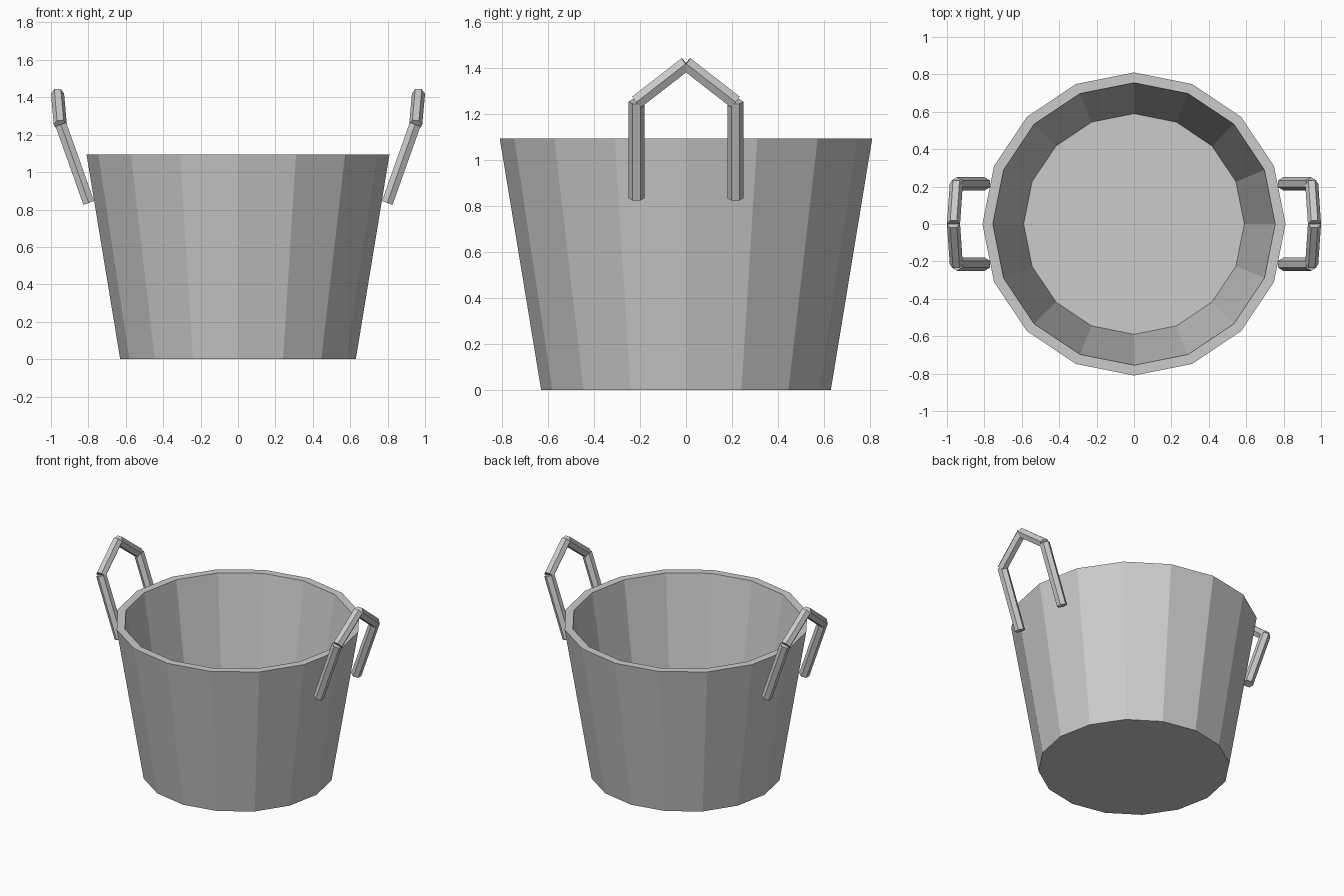
import bpy, bmesh, math
from mathutils import Vector

if "Cube" in bpy.data.objects:
    bpy.data.objects.remove(bpy.data.objects["Cube"])


def finish(bm, name):
    bmesh.ops.recalc_face_normals(bm, faces=bm.faces)
    me = bpy.data.meshes.new(name)
    bm.to_mesh(me)
    bm.free()
    ob = bpy.data.objects.new(name, me)
    bpy.context.collection.objects.link(ob)
    return ob


def lathe(name, profile, sides):
    """Spin (radius, z) points into a solid closed at both profile ends."""
    bm = bmesh.new()
    angles = [2 * math.pi * i / sides for i in range(sides)]
    rings = [[bm.verts.new((r * math.cos(a), r * math.sin(a), z)) for a in angles]
             for r, z in profile]
    for lo, hi in zip(rings, rings[1:]):
        for i in range(sides):
            j = (i + 1) % sides
            bm.faces.new((lo[i], lo[j], hi[j], hi[i]))
    bm.faces.new(rings[0])
    bm.faces.new(rings[-1])
    return finish(bm, name)


def hex_bar(name, start, end, corner_dir, radius=0.035):
    """Capped hexagonal bar with one corner pointing along corner_dir,
    mirrored to all four handle positions."""
    start, end = Vector(start), Vector(end)
    w = (end - start).normalized()
    u = Vector(corner_dir)
    u = (u - w * u.dot(w)).normalized()
    v = w.cross(u)
    bm = bmesh.new()
    rings = [[bm.verts.new(p + radius * (u * math.cos(k * math.pi / 3)
                                         + v * math.sin(k * math.pi / 3)))
              for k in range(6)] for p in (start, end)]
    for i in range(6):
        j = (i + 1) % 6
        bm.faces.new((rings[0][i], rings[0][j], rings[1][j], rings[1][i]))
    for ring in rings:
        bm.faces.new(ring)
    ob = finish(bm, name)
    mirror = ob.modifiers.new("mirror", 'MIRROR')
    mirror.use_axis = (True, True, False)
    mirror.use_mirror_merge = False
    return ob


# Tapered 16-sided tub: outer wall, rim, inner wall, floor
lathe("bucket_body", [(0.63, 0), (0.81, 1.095), (0.755, 1.095), (0.59, 0.09)], 16)

# Handle uprights leaning outward, and the sloping grip bars meeting in a peak
hex_bar("handle_upright", (0.798, 0.215, 0.835), (0.947, 0.215, 1.255), (0, 1, 0))
hex_bar("handle_grip", (0.95, 0.215, 1.253), (0.965, 0, 1.42), (1, 0, 0))
